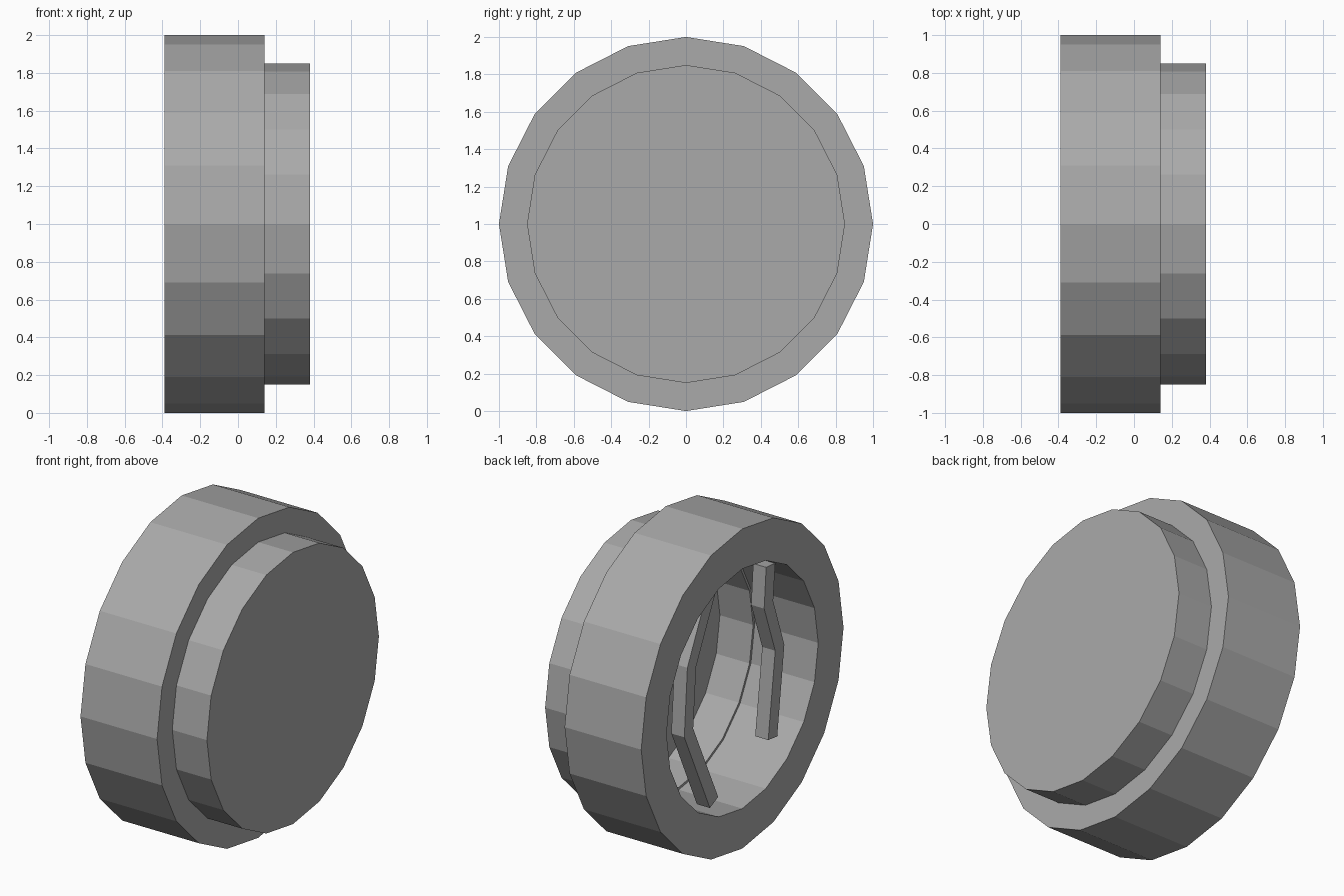
import bpy, bmesh, math
from mathutils import Vector

cube = bpy.data.objects.get("Cube")
if cube:
    bpy.data.objects.remove(cube, do_unlink=True)

SIDES = 20

grey = bpy.data.materials.new("plain_grey")
grey.use_nodes = True
colour = (0.4, 0.4, 0.4, 1)
grey.diffuse_color = colour
grey.node_tree.nodes["Principled BSDF"].inputs["Base Color"].default_value = colour


def finish(name, bm):
    bmesh.ops.remove_doubles(bm, verts=bm.verts, dist=0.0001)
    bmesh.ops.recalc_face_normals(bm, faces=bm.faces)
    mesh = bpy.data.meshes.new(name)
    bm.to_mesh(mesh)
    bm.free()
    mesh.materials.append(grey)
    obj = bpy.data.objects.new(name, mesh)
    bpy.context.collection.objects.link(obj)
    return obj


def turned(name, profile, closed):
    """Spin an (x, radius) profile about the horizontal x axis."""
    bm = bmesh.new()
    verts = [bm.verts.new((x, 0, 1 + r)) for x, r in profile]
    edges = [bm.edges.new(pair) for pair in zip(verts, verts[1:])]
    if closed:
        edges.append(bm.edges.new((verts[-1], verts[0])))
    bmesh.ops.spin(bm, geom=verts + edges, cent=(0, 0, 1), axis=(1, 0, 0),
                   angle=math.tau, steps=SIDES, use_merge=True)
    return finish(name, bm)


def bent_bar(name, path, half):
    """Sweep a square section along a path in an upright plane."""
    bm = bmesh.new()
    points = [Vector(p) for p in path]
    rings = []
    for i, p in enumerate(points):
        along = points[min(i + 1, len(points) - 1)] - points[max(i - 1, 0)]
        depth = Vector((half, 0, 0))
        across = along.cross(depth).normalized() * half
        corners = (depth + across, depth - across, -depth - across, across - depth)
        rings.append([bm.verts.new(p + c) for c in corners])
    for a, b in zip(rings, rings[1:]):
        for k in range(4):
            n = (k + 1) % 4
            bm.faces.new((a[k], a[n], b[n], b[k]))
    bm.faces.new(rings[0])
    bm.faces.new(rings[-1])
    return finish(name, bm)


# Wide open ring
turned("outer_ring", [(-0.39, 1), (0.14, 1), (0.14, 0.75), (-0.39, 0.75)], True)

# Hollow cap closing the ring on one side
turned("end_cap", [(0.28, 0), (0.28, 0.735), (0.05, 0.735),
                   (0.05, 0.85), (0.38, 0.85), (0.38, 0)], False)

# Bent bars inside the opening
X = -0.24
bent_bar("right_inner_bar", [(X, -0.43, 1.58), (X, -0.41, 1.34),
                             (X, -0.52, 1.03), (X, -0.45, 0.49)], 0.045)
bent_bar("left_inner_bar", [(X, 0.13, 1.69), (X, 0.35, 1.24),
                            (X, 0.38, 0.84), (X, 0.13, 0.31)], 0.045)
